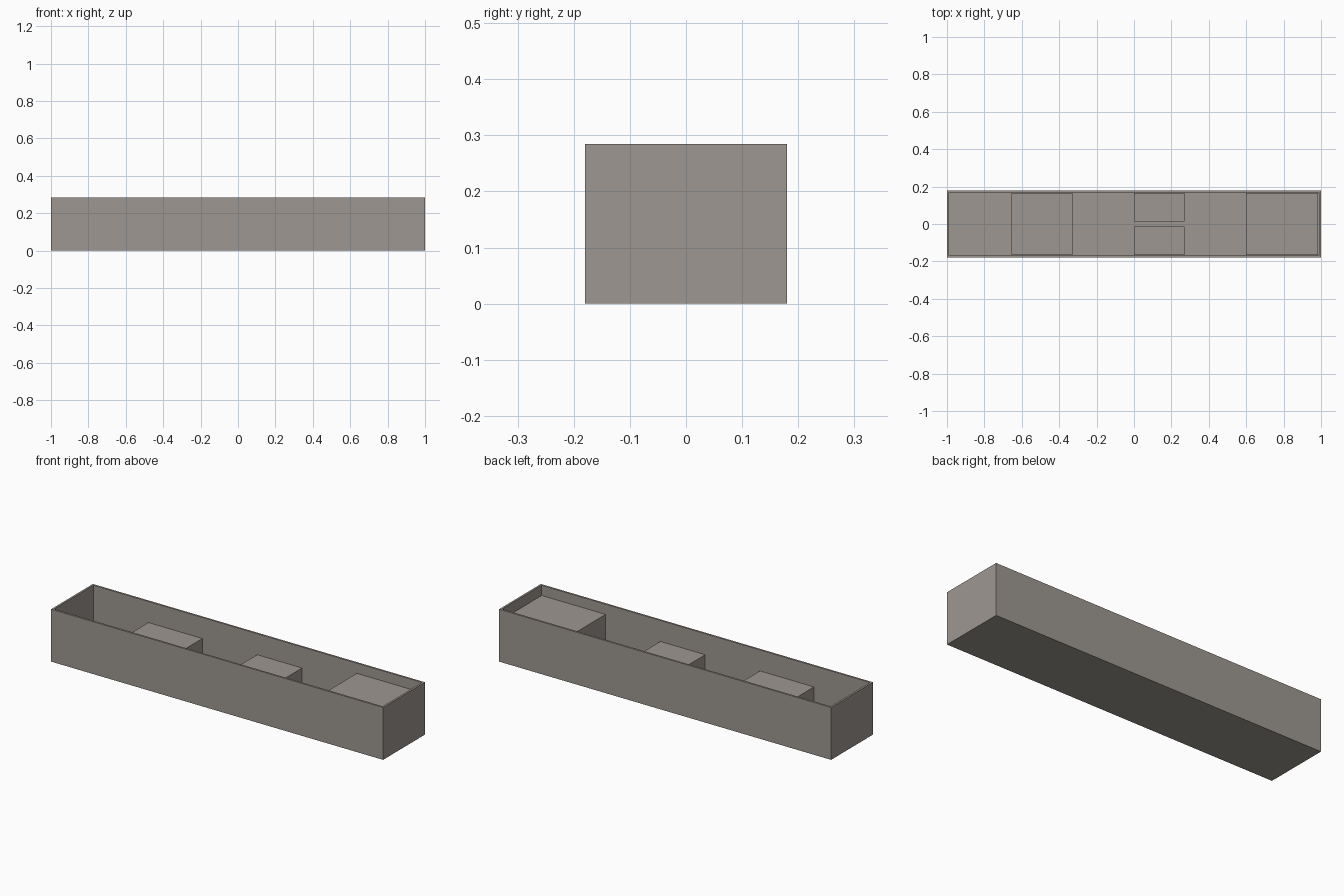
import bpy, bmesh
from mathutils import Vector

if "Cube" in bpy.data.objects:
    bpy.data.objects.remove(bpy.data.objects["Cube"], do_unlink=True)

LENGTH, WIDTH, HEIGHT, WALL = 2.0, 0.36, 0.285, 0.015
IN_X, IN_Y = LENGTH / 2 - WALL, WIDTH / 2 - WALL

# Single warm grey
stone = bpy.data.materials.new("warm_grey")
stone.use_nodes = True
colour = (0.34, 0.31, 0.283, 1)
stone.diffuse_color = colour
stone.node_tree.nodes["Principled BSDF"].inputs["Base Color"].default_value = colour


def box(name, low, high, hollow=False):
    """Box between two corners; hollow ones get an open top."""
    low, high = Vector(low), Vector(high)
    bm = bmesh.new()
    bmesh.ops.create_cube(bm, size=1)
    for v in bm.verts:
        v.co = (low + high) / 2 + v.co * (high - low)
    if hollow:
        # Inset the rim, then push the inside down to the floor
        top = max(bm.faces, key=lambda f: f.calc_center_median().z)
        bmesh.ops.inset_region(bm, faces=[top], thickness=WALL)
        walls = bmesh.ops.extrude_discrete_faces(bm, faces=[top])["faces"]
        for v in walls[0].verts:
            v.co.z = low.z + WALL
    bmesh.ops.recalc_face_normals(bm, faces=bm.faces)
    mesh = bpy.data.meshes.new(name)
    bm.to_mesh(mesh)
    bm.free()
    mesh.materials.append(stone)
    obj = bpy.data.objects.new(name, mesh)
    bpy.context.collection.objects.link(obj)
    return obj


# Open trough
box("trough", (-LENGTH / 2, -WIDTH / 2, 0), (LENGTH / 2, WIDTH / 2, HEIGHT), hollow=True)

# Full-width blocks standing on the floor
box("cross_block", (-0.655, -IN_Y, WALL), (-0.33, IN_Y, 0.173))
box("end_block", (0.6, -IN_Y, WALL), (IN_X, IN_Y, 0.232))

# Pair of side blocks with a narrow channel between them
GAP = 0.013
box("front_side_block", (0, -IN_Y, WALL), (0.27, -GAP, 0.173))
box("back_side_block", (0, GAP, WALL), (0.27, IN_Y, 0.173))
